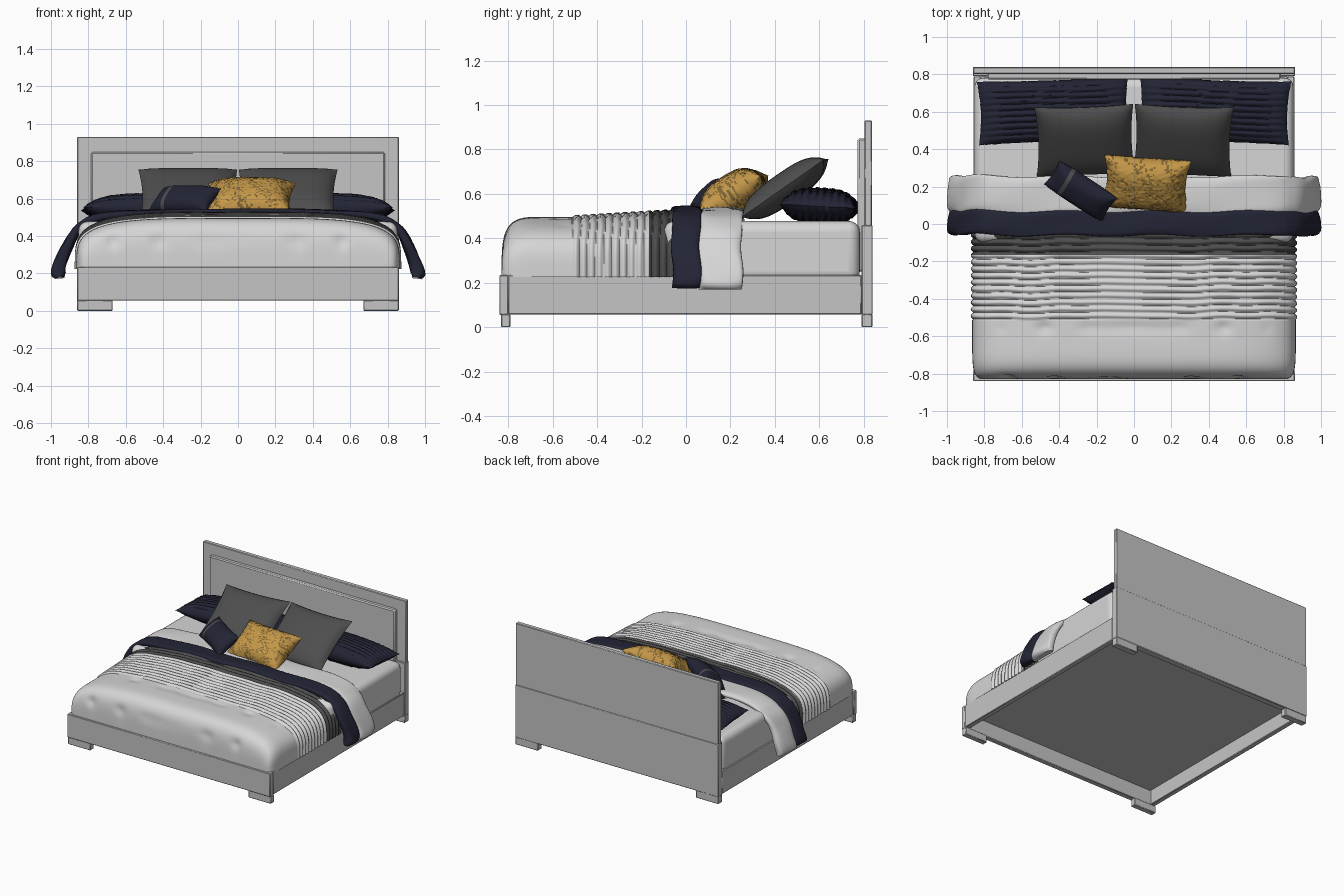
import bpy, math, random
from mathutils import Vector, Matrix

random.seed(4)
cube = bpy.data.objects.get("Cube")
if cube:
    bpy.data.objects.remove(cube, do_unlink=True)


def material(name, rgb):
    m = bpy.data.materials.new(name)
    m.use_nodes = True
    m.diffuse_color = (*rgb, 1)
    m.node_tree.nodes["Principled BSDF"].inputs["Base Color"].default_value = (*rgb, 1)
    return m


PAINT = material("painted grey", (0.56, 0.56, 0.56))
LINEN = material("pale linen", (0.67, 0.67, 0.67))
NAVY = material("navy fabric", (0.017, 0.018, 0.036))
CHARCOAL = material("charcoal fabric", (0.075, 0.075, 0.078))
GOLD = material("gold sequin", (0.55, 0.31, 0.065))
BRONZE = material("bronze sequin", (0.22, 0.13, 0.03))


def add_object(name, verts, faces, mats, smooth=None):
    me = bpy.data.meshes.new(name)
    me.from_pydata(verts, [], faces)
    me.validate()
    for m in mats:
        me.materials.append(m)
    if smooth:
        me.shade_smooth()
        me.set_sharp_from_angle(angle=math.radians(smooth))
    ob = bpy.data.objects.new(name, me)
    bpy.context.collection.objects.link(ob)
    return ob


def box(name, x, y, z, mat=PAINT, bevel=0.004, segments=1):
    """Box from (min, max) ranges with a bevelled edge."""
    verts = [(a, b, c) for a in x for b in y for c in z]
    faces = [(0, 1, 3, 2), (4, 6, 7, 5), (0, 4, 5, 1), (2, 3, 7, 6), (0, 2, 6, 4), (1, 5, 7, 3)]
    ob = add_object(name, verts, faces, [mat], 40)
    mod = ob.modifiers.new("Bevel", "BEVEL")
    mod.width, mod.segments = bevel, segments
    return ob


def loft(name, rows, mats, closed=False, smooth=50):
    """Skin a list of equal-length point rows."""
    n = len(rows[0])
    faces = []
    for i in range(len(rows) - 1):
        for j in range(n if closed else n - 1):
            k = (j + 1) % n
            faces.append((i * n + j, i * n + k, (i + 1) * n + k, (i + 1) * n + j))
    if closed:
        faces.append(tuple(range(n))[::-1])
        faces.append(tuple((len(rows) - 1) * n + j for j in range(n)))
    return add_object(name, [p for r in rows for p in r], faces, mats, smooth)


def power(v, e):
    return math.copysign(abs(v) ** e, v)


# Bed frame and legs
box("front_rail", (-0.86, 0.86), (-0.84, -0.80), (0.055, 0.235))
for side, s in (("left", 1), ("right", -1)):
    box(side + "_rail", sorted((s * 0.82, s * 0.858)), (-0.80, 0.79), (0.058, 0.235))
    box(side + "_front_leg", sorted((s * 0.67, s * 0.86)), (-0.832, -0.79), (0, 0.058))
    box(side + "_headboard_leg", sorted((s * 0.67, s * 0.86)), (0.79, 0.838), (0, 0.06))
box("platform", (-0.82, 0.82), (-0.80, 0.79), (0.17, 0.2), bevel=0.001)

# Headboard
box("headboard_base", (-0.862, 0.862), (0.79, 0.84), (0.055, 0.46))
box("headboard_top", (-0.86, 0.86), (0.803, 0.837), (0.455, 0.93))
box("headboard_panel", (-0.785, 0.785), (0.772, 0.81), (0.25, 0.85), bevel=0.008)

# Mattress with its sheet
box("mattress", (-0.853, 0.853), (-0.1, 0.782), (0.2, 0.478), LINEN, 0.05, 5)

# Duvet: rounded foot, tufts, then pleats with a dark band
PLEAT, BAND = -0.51, -0.165
stations = [-0.83 + 0.2 * (i / 24) ** 2 for i in range(25)]
while stations[-1] < 0:
    stations.append(stations[-1] + 0.0058)
tufts = [Vector((-0.72 + 0.24 * i, -0.56, 0.5)) for i in range(7)]
tufts += [Vector((-0.67 + 0.245 * i, -0.825, 0.375)) for i in range(6)]
rows = []
for y in stations:
    t = min((y + 0.83) / 0.2, 1)
    cap = max(1 - (1 - t) ** 4, 0) ** 0.25
    ramp = max((y - PLEAT) / -PLEAT, 0)
    half, height = 0.78 + 0.085 * cap, (0.272 + 0.03 * ramp) * cap
    row = []
    for j in range(97):
        a = math.pi * j / 96
        c, s = power(math.cos(a), 0.5), power(math.sin(a), 0.5)
        bump = 0
        if y > PLEAT:
            shift = 0.004 * math.sin(7 * c) + 0.003 * math.sin(19 * c + 1)
            bump = 0.014 * abs(math.sin(math.pi * (y - PLEAT + shift) / 0.036)) - 0.006
        p = Vector((c * (half + bump), y, 0.225 + s * (height + bump)))
        for q in tufts:
            pull = 0.016 * math.exp(-((p - q).length / 0.035) ** 2)
            p += (Vector((p.x, -0.45, 0.25)) - p).normalized() * pull
        row.append(p)
    rows.append(row)
duvet = loft("duvet", rows, [LINEN, CHARCOAL], smooth=60)
for f in duvet.data.polygons:
    f.material_index = int(f.center.y > BAND)


# Folded bands draped over both sides
def drape(name, y_mid, y_half, lift, mat):
    half = [(0.955, 0.178), (0.958, 0.225), (0.915, 0.34), (0.85, 0.445), (0.72, 0.505), (0.4, 0.523)]
    pts = [Vector((-x, 0, z + lift)) for x, z in half] + [Vector((0, 0, 0.525 + lift))]
    pts += [Vector((x, 0, z + lift)) for x, z in reversed(half)]
    pts = [2 * pts[0] - pts[1]] + pts + [2 * pts[-1] - pts[-2]]
    path = []
    for a, b, c, d in zip(pts, pts[1:], pts[2:], pts[3:]):
        for i in range(8):
            t = i / 8
            path.append(0.5 * (2 * b + (c - a) * t + (2 * a - 5 * b + 4 * c - d) * t * t
                               + (3 * b - a - 3 * c + d) * t ** 3))
    path.append(pts[-2])
    rings = []
    for i, p in enumerate(path):
        tangent = (path[min(i + 1, len(path) - 1)] - path[max(i - 1, 0)]).normalized()
        normal = Vector((-tangent.z, 0, tangent.x))
        end = min(i, len(path) - 1 - i)
        thick = (0.02 + 0.022 * max(0, 1 - end / 26)) * (0.55 + 0.45 * min(end / 5, 1))
        wave = 0.006 * math.sin(13 * p.x) + 0.004 * math.sin(31 * p.z)
        ring = []
        for k in range(28):
            a = math.tau * k / 28
            off = thick * power(math.sin(a), 0.55) * (1 + 0.12 * math.sin(3 * a + i * 0.3))
            ring.append(p + normal * off
                        + Vector((0, y_mid + wave + y_half * power(math.cos(a), 0.6), 0)))
        rings.append(ring)
    loft(name, rings, [mat], closed=True)


drape("navy_fold", 0.005, 0.065, 0, NAVY)
drape("sheet_fold", 0.158, 0.098, -0.006, LINEN)


def pillow(name, loc, size, tilt, yaw, mats, ribs=0, n=32, pinch=0.07, rough=0.0, rule=None):
    """Two puffed grids sharing one seam; corners stick out."""
    w, h, thick = size
    verts, index, faces, cells = [], {}, [], []
    for side in (1, -1):
        for i in range(n + 1):
            for j in range(n + 1):
                seam = i in (0, n) or j in (0, n)
                if seam and side < 0:
                    index[side, i, j] = index[1, i, j]
                    continue
                u, v = 2 * i / n - 1, 2 * j / n - 1
                puff = max((1 - u ** 4) * (1 - v ** 4), 0) ** 0.6
                puff *= 1 - 0.25 * (u * u + v * v) / 2
                if ribs:
                    puff *= 0.85 + 0.2 * abs(math.sin(math.pi * ribs * (v + 1) / 2 + 0.5 * math.sin(3 * u)))
                x = w / 2 * u * (1 - pinch * (1 - v * v))
                y = h / 2 * v * (1 - pinch * (1 - u * u))
                jit = Vector([random.uniform(-rough, rough) for _ in range(3)])
                index[side, i, j] = len(verts)
                verts.append(Vector((x, y, side * thick / 2 * puff)) + jit)
        for i in range(n):
            for j in range(n):
                quad = [index[side, a, b] for a, b in ((i, j), (i + 1, j), (i + 1, j + 1), (i, j + 1))]
                faces.append(quad[::side])
                cells.append((2 * i / n - 1, 2 * j / n - 1))
    ob = add_object(name, verts, faces, mats, 60)
    if rule:
        for f, (u, v) in zip(ob.data.polygons, cells):
            f.material_index = int(rule(u, v))
    ob.matrix_world = (Matrix.Translation(loc) @ Matrix.Rotation(math.radians(yaw), 4, "Z")
                       @ Matrix.Rotation(math.radians(tilt), 4, "X"))
    return ob


# Pillows and cushions
for side, s in (("left", 1), ("right", -1)):
    pillow(side + "_ribbed_pillow", (s * 0.43, 0.605, 0.545), (0.81, 0.34, 0.16), -3, s * -2,
           [NAVY], ribs=10, n=60, pinch=0.04, rough=0.0015)
    pillow(side + "_square_cushion", (s * 0.262, 0.445, 0.625), (0.53, 0.46, 0.14), 35, s * -2,
           [CHARCOAL], pinch=0.06)
pillow("gold_cushion", (0.065, 0.215, 0.595), (0.47, 0.33, 0.19), 32, -4, [GOLD, BRONZE],
       n=44, pinch=0.1, rough=0.003,
       rule=lambda u, v: random.random() < 0.1 + 0.22 * (math.sin(9 * u + 4 * v) > 0.2))
pillow("small_navy_cushion", (-0.285, 0.175, 0.595), (0.37, 0.19, 0.12), 38, -33,
       [NAVY, CHARCOAL], pinch=0.05, rule=lambda u, v: -0.6 < u < -0.45)
